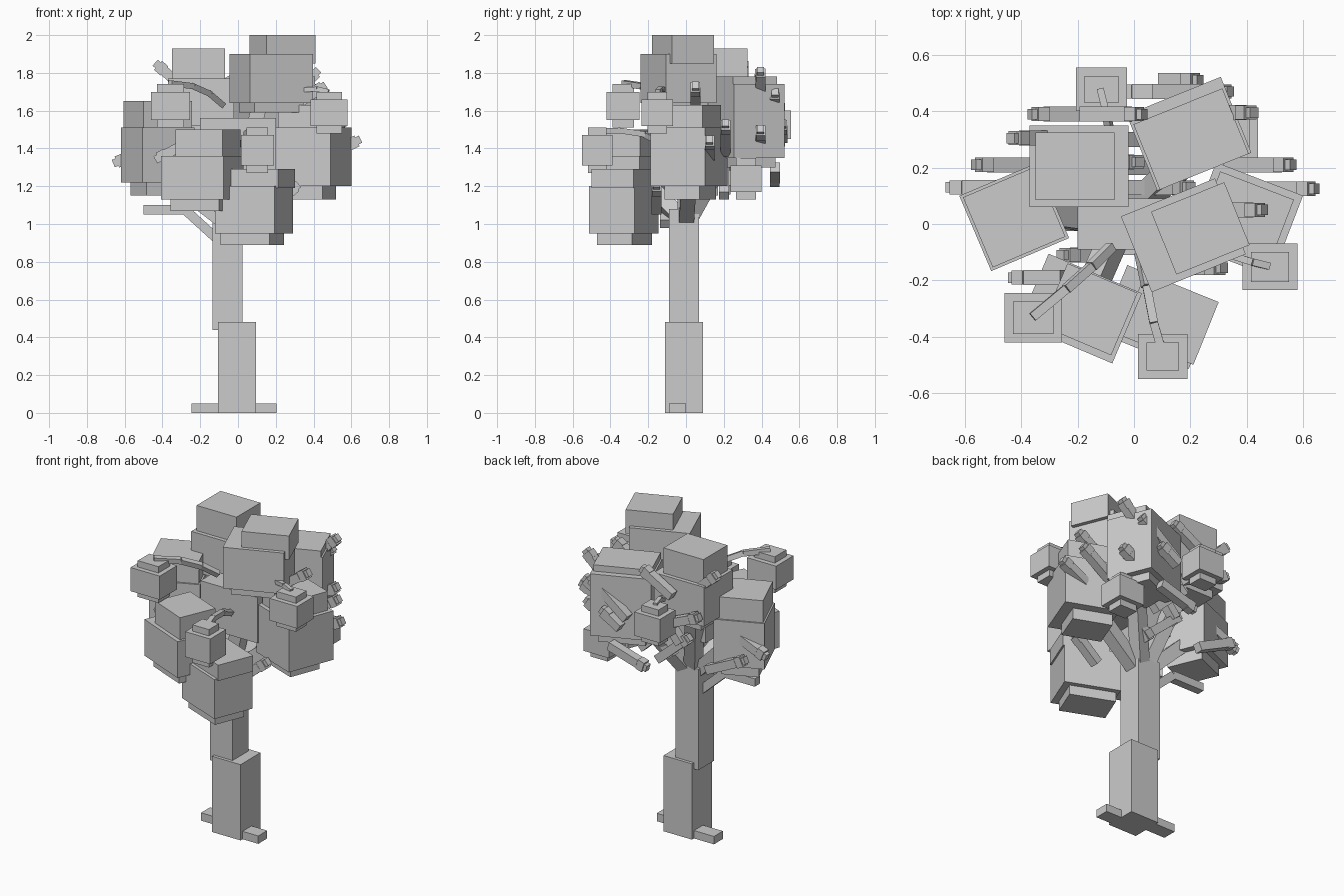
import bpy, bmesh, math
from mathutils import Vector, Matrix


def add_box(bm, centre, size, basis=Matrix.Identity(3)):
    m = Matrix.Translation(centre) @ basis.to_4x4() @ Matrix.Diagonal((*size, 1))
    bmesh.ops.create_cube(bm, size=1, matrix=m)


def finish(bm, name):
    me = bpy.data.meshes.new(name)
    bm.to_mesh(me)
    bm.free()
    ob = bpy.data.objects.new(name, me)
    bpy.context.collection.objects.link(ob)
    return ob


def boxes(name, ranges):
    """Axis-aligned boxes given as x0,x1,y0,y1,z0,z1."""
    bm = bmesh.new()
    for x0, x1, y0, y1, z0, z1 in ranges:
        add_box(bm, ((x0 + x1) / 2, (y0 + y1) / 2, (z0 + z1) / 2), (x1 - x0, y1 - y0, z1 - z0))
    return finish(bm, name)


def bars(name, points, w, tip=0):
    """Chain of square bars through points, optionally ending in stepped tips."""
    bm = bmesh.new()
    pts = [Vector(p) for p in points]
    for a, b in zip(pts, pts[1:]):
        d = (b - a).normalized()
        side = Vector((0, 1, 0)) if abs(d.y) < 0.95 else Vector((1, 0, 0))
        up = d.cross(side).normalized()
        side = up.cross(d)
        basis = Matrix((d, side, up)).transposed()
        add_box(bm, (a + b) / 2, ((b - a).length, w, w), basis)
    if tip:
        add_box(bm, pts[-1] + d * tip * 0.5, (tip, w * 0.95, w * 1.2), basis)
        add_box(bm, pts[-1] + d * tip * 1.2, (tip * 0.5, w * 0.7, w * 0.8), basis)
    return finish(bm, name)


def clump(name, centre, size, angle, z, caps):
    """Turned foliage block; caps are (width, depth, z0, z1, dx, dy)."""
    bm = bmesh.new()
    rot = Matrix.Rotation(math.radians(angle), 3, 'Z')
    for w, d, z0, z1, dx, dy in [(*size, *z, 0, 0)] + caps:
        off = rot @ Vector((dx, dy, 0))
        add_box(bm, (centre[0] + off.x, centre[1] + off.y, (z0 + z1) / 2), (w, d, z1 - z0), rot)
    return finish(bm, name)


# Trunk and roots
boxes("trunk_lower", [(-.105, .095, -.11, .09, 0, .48)])
boxes("trunk_upper", [(-.135, .025, -.09, .07, .44, 1.08)])
boxes("roots", [(.09, .205, -.09, 0, 0, .05), (-.245, -.1, -.02, .07, 0, .05)])

# Thick limbs inside the crown
for i, p in enumerate([(.12, -.03, 1.65), (.2, .25, 1.45), (-.2, .2, 1.55),
                       (-.35, .04, 1.3), (.33, .02, 1.3), (-.16, -.25, 1.25)]):
    bars(f"limb_{i}", [(-.05, 0, 1.0), p], .08)
bars("bent_branch", [(-.11, 0, .92), (-.28, 0, 1.075), (-.5, 0, 1.075)], .05)

# Large foliage blocks
clump("foliage_core", (0, .0), (.4, .18), 0, (1.27, 1.56), [])
clump("foliage_top", (.175, -.04), (.36, .29), 22, (1.64, 1.9),
      [(.28, .24, 1.85, 2.0, .065, 0), (.28, .22, 1.59, 1.65, 0, 0)])
clump("foliage_back_right", (.195, .32), (.36, .29), 22, (1.35, 1.74),
      [(.34, .25, 1.7, 1.78, 0, -.02), (.28, .22, 1.3, 1.36, 0, 0)])
clump("foliage_back_left", (-.195, .205), (.35, .29), 0, (1.52, 1.77),
      [(.28, .24, 1.7, 1.93, -.015, 0), (.26, .22, 1.47, 1.53, 0, 0)])
clump("foliage_left", (-.425, .025), (.3, .29), 23, (1.22, 1.51),
      [(.28, .27, 1.5, 1.65, 0, 0), (.22, .22, 1.15, 1.23, 0, 0)])
clump("foliage_front_left", (-.19, -.3), (.36, .27), -23, (1.13, 1.36),
      [(.27, .24, 1.35, 1.5, .03, .01), (.28, .2, 1.07, 1.14, 0, 0)])
clump("foliage_front_low", (.085, -.33), (.34, .26), -22, (.95, 1.2),
      [(.28, .24, 1.19, 1.29, .04, .01), (.28, .2, .89, .96, -.01, 0)])
clump("foliage_right", (.39, .015), (.33, .31), -21, (1.2, 1.51),
      [(.28, .26, 1.5, 1.63, 0, 0), (.24, .2, 1.13, 1.21, -.02, 0)])

# Small hanging leaf cubes with stepped caps
for i, (x0, x1, y0, y1, z0, z1) in enumerate([
        (.385, .58, -.235, -.07, 1.52, 1.66), (-.46, -.255, -.42, -.245, 1.55, 1.7),
        (.015, .19, -.55, -.39, 1.31, 1.47), (-.205, -.025, .4, .555, 1.45, 1.6),
        (.26, .44, .235, .4, 1.17, 1.31)]):
    k = .03
    boxes(f"leaf_cube_{i}", [(x0, x1, y0, y1, z0, z1),
                             (x0 + k, x1 - k, y0 + k, y1 - k, z0 - .04, z1 + .04)])

# Arching stems that carry the leaf cubes
bars("stem_right", [(.25, -.08, 1.67), (.34, -.11, 1.71), (.42, -.135, 1.715), (.48, -.15, 1.7)], .025)
bars("stem_left", [(-.08, -.08, 1.63), (-.15, -.15, 1.69), (-.24, -.23, 1.73), (-.36, -.33, 1.745)], .032)
bars("stem_front", [(.02, -.1, 1.42), (.045, -.22, 1.475), (.07, -.35, 1.495), (.105, -.47, 1.49)], .03)
bars("stem_back", [(-.08, .3, 1.6), (-.1, .4, 1.645), (-.12, .48, 1.64)], .025)

# Twigs with stepped tips
twigs = [
    ((-.42, .13, 1.42), (-.6, .13, 1.345)), ((-.27, .305, 1.7), (-.39, .305, 1.81)),
    ((-.3, .21, 1.18), (-.51, .21, 1.28)), ((-.25, -.19, 1.44), (-.38, -.19, 1.37)),
    ((-.18, .39, 1.68), (-.02, .39, 1.77)), ((-.05, .39, 1.46), (-.31, .39, 1.57)),
    ((.2, .47, 1.3), (-.0, .47, 1.24)), ((.08, .47, 1.5), (.29, .47, 1.66)),
    ((.1, .51, 1.45), (.18, .51, 1.5)), ((.24, .395, 1.63), (.38, .395, 1.77)),
    ((.33, .21, 1.38), (.51, .21, 1.5)), ((.47, .125, 1.36), (.59, .125, 1.42)),
    ((.26, .05, 1.6), (.41, .05, 1.7)), ((.15, -.155, 1.07), (.27, -.155, 1.17)),
    ((-.08, -.11, 1.0), (-.21, -.11, 1.1)), ((.0, .13, 1.15), (.16, .13, 1.35)),
    ((-.12, .22, 1.3), (-.02, .22, 1.42)), ((.26, .395, 1.4), (.37, .395, 1.47)),
    ((.05, .2, 1.15), (-.12, .2, 1.3)), ((.1, .3, 1.25), (-.08, .3, 1.42)),
]
for i, (a, b) in enumerate(twigs):
    bars(f"twig_{i}", [a, b], .053, .045)
